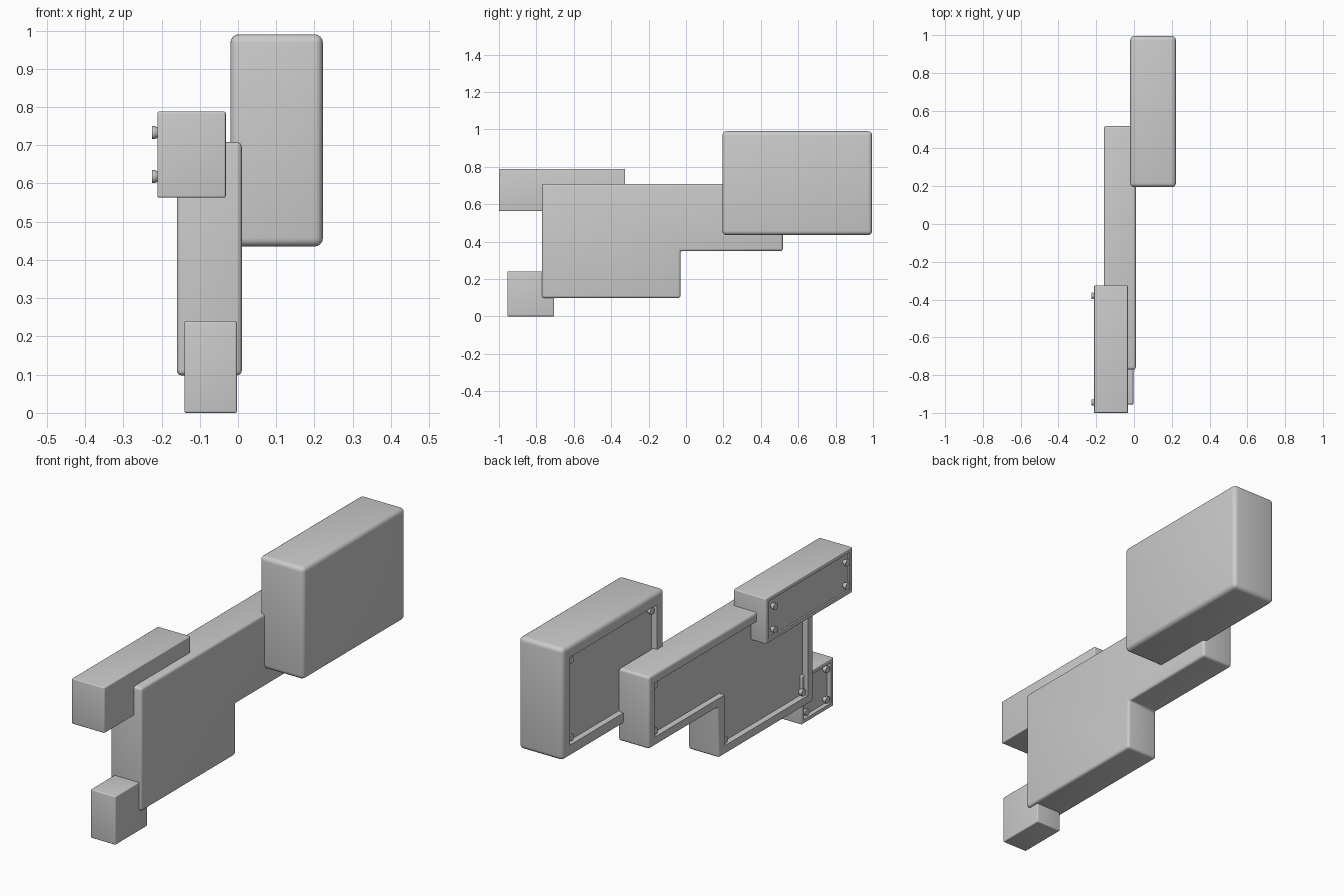
import bpy, bmesh
from mathutils import Matrix, Vector

if "Cube" in bpy.data.objects:
    bpy.data.objects.remove(bpy.data.objects["Cube"])


def finish(name, bm):
    mesh = bpy.data.meshes.new(name)
    bm.to_mesh(mesh)
    bm.free()
    obj = bpy.data.objects.new(name, mesh)
    bpy.context.collection.objects.link(obj)
    bpy.ops.object.select_all(action='DESELECT')
    obj.select_set(True)
    bpy.context.view_layer.objects.active = obj
    bpy.ops.object.shade_smooth_by_angle(angle=0.6)
    return obj


def housing(name, profile, x0, x1, radius, wall, depth):
    """Rounded block from a (y, z) outline, with a recessed cover on the -x side."""
    bm = bmesh.new()
    face = bm.faces.new([bm.verts.new((x0, y, z)) for y, z in profile])
    new = bmesh.ops.extrude_face_region(bm, geom=[face], use_keep_orig=True)["geom"]
    bmesh.ops.translate(bm, vec=(x1 - x0, 0, 0),
                        verts=[v for v in new if isinstance(v, bmesh.types.BMVert)])
    bmesh.ops.recalc_face_normals(bm, faces=bm.faces[:])
    bmesh.ops.bevel(bm, geom=bm.edges[:], offset=radius, segments=4, profile=0.5,
                    affect='EDGES')
    bm.normal_update()
    cover = max((f for f in bm.faces if f.normal.x < -0.99), key=lambda f: f.calc_area())
    bmesh.ops.inset_region(bm, faces=[cover], thickness=wall - radius, use_even_offset=True)
    cover = bmesh.ops.extrude_discrete_faces(bm, faces=[cover])["faces"][0]
    bmesh.ops.translate(bm, vec=(depth, 0, 0), verts=cover.verts[:])
    finish(name, bm)


def screws(name, x_floor, points, r=0.017, length=0.022):
    """Countersunk screw heads, wide end towards -x."""
    bm = bmesh.new()
    turn = Matrix.Rotation(-1.5707963, 4, 'Y')
    for y, z in points:
        for x, h, ra, rb in ((x_floor, length * 0.7, r * 0.6, r),
                             (x_floor - length * 0.7, length * 0.3, r, r)):
            bmesh.ops.create_cone(bm, cap_ends=True, segments=20, radius1=ra, radius2=rb,
                                  depth=h,
                                  matrix=Matrix.Translation(Vector((x - h / 2, y, z))) @ turn)
    finish(name, bm)


def rect(y0, y1, z0, z1, m=0.0):
    return [(y0 + m, z0 + m), (y1 - m, z0 + m), (y1 - m, z1 - m), (y0 + m, z1 - m)]


# rectangular housings: name, outline, x range, edge radius, wall, recess, screw margin
boxes = (
    ("large_rear_housing", (0.195, 0.995, 0.435, 0.99), -0.02, 0.222, 0.022, 0.06, 0.03, 0.085),
    ("upper_front_housing", (-1.0, -0.325, 0.563, 0.788), -0.211, -0.032, 0.005, 0.02, 0.008, 0.055),
    ("lower_front_housing", (-0.955, -0.705, 0.0, 0.24), -0.14, -0.003, 0.005, 0.02, 0.022, 0.045),
)
for name, r, x0, x1, radius, wall, depth, margin in boxes:
    housing(name, rect(*r), x0, x1, radius, wall, depth)
    screws(name + "_screws", x0 + depth, rect(*r, margin))

# stepped middle housing
outline = [(-0.77, 0.098), (-0.03, 0.098), (-0.03, 0.35),
           (0.518, 0.35), (0.518, 0.708), (-0.77, 0.708)]
housing("middle_housing", outline, -0.16, 0.01, 0.013, 0.045, 0.03)
screws("middle_housing_screws", -0.13,
       [(-0.705, 0.163), (-0.095, 0.163), (0.453, 0.415), (0.453, 0.643), (-0.705, 0.643)])
